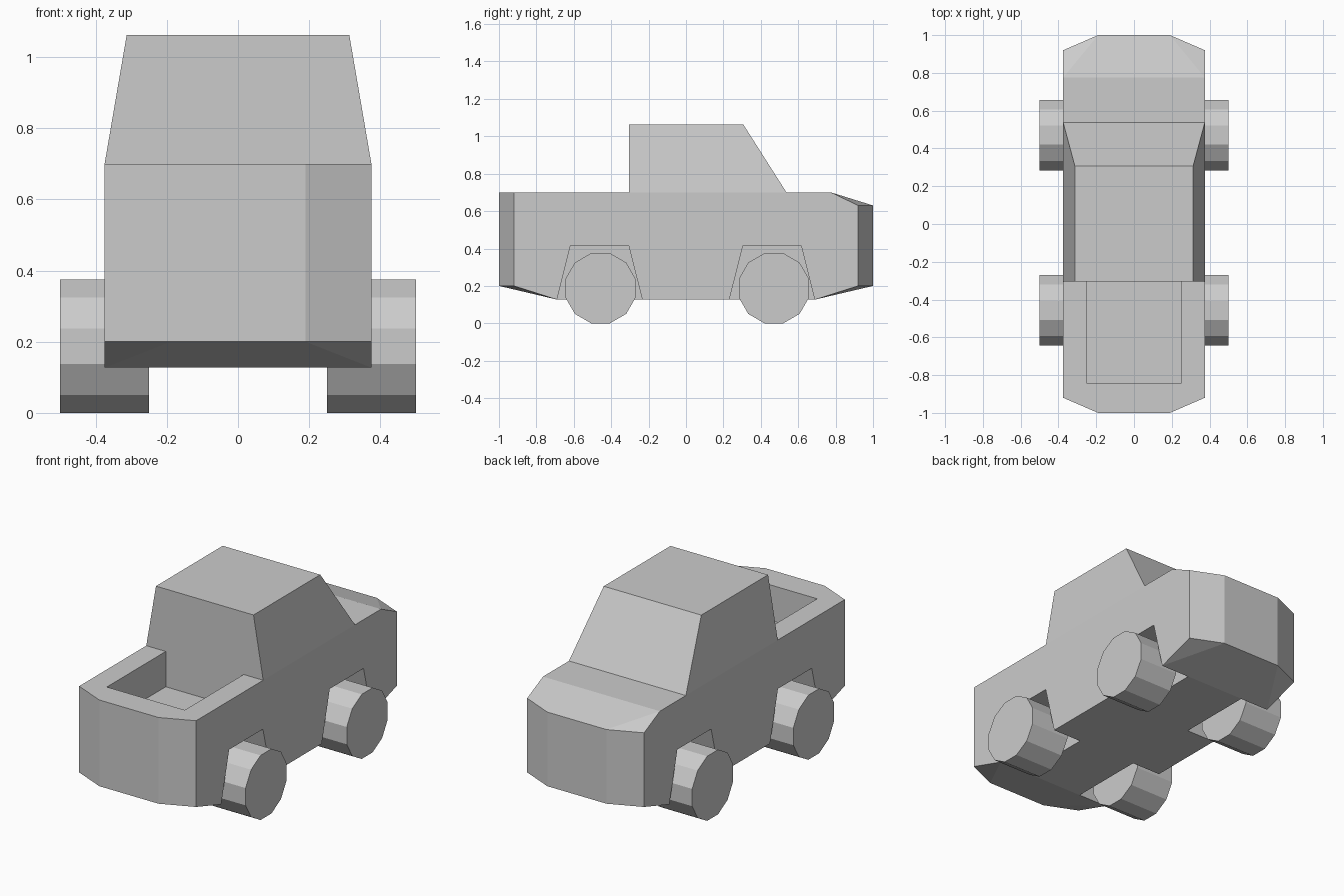
import bpy
import bmesh
from math import pi
from mathutils import Matrix

if "Cube" in bpy.data.objects:
    bpy.data.objects.remove(bpy.data.objects["Cube"], do_unlink=True)

GREY = (0.6, 0.6, 0.6, 1)
paint = bpy.data.materials.new("plain grey")
paint.use_nodes = True
paint.diffuse_color = GREY
paint.node_tree.nodes["Principled BSDF"].inputs["Base Color"].default_value = GREY


def add_object(name, bm):
    bmesh.ops.recalc_face_normals(bm, faces=bm.faces)
    mesh = bpy.data.meshes.new(name)
    bm.to_mesh(mesh)
    bm.free()
    mesh.materials.append(paint)
    obj = bpy.data.objects.new(name, mesh)
    bpy.context.collection.objects.link(obj)
    return obj


def convex(name, points):
    """Convex faceted block around the given corners."""
    bm = bmesh.new()
    for p in points:
        bm.verts.new(p)
    bmesh.ops.convex_hull(bm, input=bm.verts)
    bmesh.ops.dissolve_limit(bm, angle_limit=0.01, verts=bm.verts, edges=bm.edges)
    return add_object(name, bm)


def mirrored(points):
    return [(s * x, y, z) for x, y, z in points for s in (1, -1)]


def cut(target, cutter):
    cutter.hide_render = True
    mod = target.modifiers.new("cut", 'BOOLEAN')
    mod.operation = 'DIFFERENCE'
    mod.solver = 'EXACT'
    mod.object = cutter
    bpy.context.view_layer.objects.active = target
    bpy.ops.object.modifier_apply(modifier=mod.name)
    bpy.data.objects.remove(cutter, do_unlink=True)


HALF, NOSE = 0.375, 0.19       # half widths of the body and of its ends
BOTTOM, TOP = 0.127, 0.70
CAB_BACK = -0.305

# Body with chamfered ends, raised undersides and a sloping hood
corners = []
for end, lip in ((-1, TOP), (1, 0.63)):
    corners.append((HALF, end * 0.69, BOTTOM))
    for z in (0.2, lip):
        corners += [(HALF, end * 0.92, z), (NOSE, end, z)]
corners.append((HALF, 0.775, TOP))
body = convex("body", mirrored(corners))

# Open cargo bed
cut(body, convex("bed_cutter", mirrored(
    [(0.25, y, z) for y in (-0.845, CAB_BACK) for z in (0.495, 0.9)])))

# Tapered wheel arches
for side in (1, -1):
    for y in (-0.462, 0.46):
        cut(body, convex("arch_cutter", [
            (side * x, y + s * half, z)
            for x in (NOSE, 0.6) for s in (1, -1)
            for half, z in ((0.26, 0.0), (0.155, 0.417))]))

# Cab with slanted windshield and leaning sides
convex("cab", mirrored([
    (HALF, CAB_BACK, TOP), (HALF, 0.537, TOP),
    (0.313, CAB_BACK, 1.062), (0.313, 0.307, 1.062)]))

# Twelve-sided wheels with flats at top and bottom
for side, side_name in ((1, "left"), (-1, "right")):
    for y, end_name in ((-0.457, "front"), (0.47, "back")):
        bm = bmesh.new()
        bmesh.ops.create_cone(
            bm, cap_ends=True, segments=12, radius1=0.194, radius2=0.194, depth=0.25,
            matrix=Matrix.Rotation(pi / 2, 4, 'Y') @ Matrix.Rotation(pi / 12, 4, 'Z'))
        # Turn so that a flat rests on the ground
        low = min(v.co.z for v in bm.verts)
        if sum(v.co.z < low + 0.001 for v in bm.verts) < 4:
            bmesh.ops.rotate(bm, verts=bm.verts, matrix=Matrix.Rotation(pi / 12, 3, 'X'))
        bmesh.ops.translate(bm, verts=bm.verts, vec=(side * 0.375, y, 0.1875))
        add_object(f"{end_name}_{side_name}_wheel", bm)
